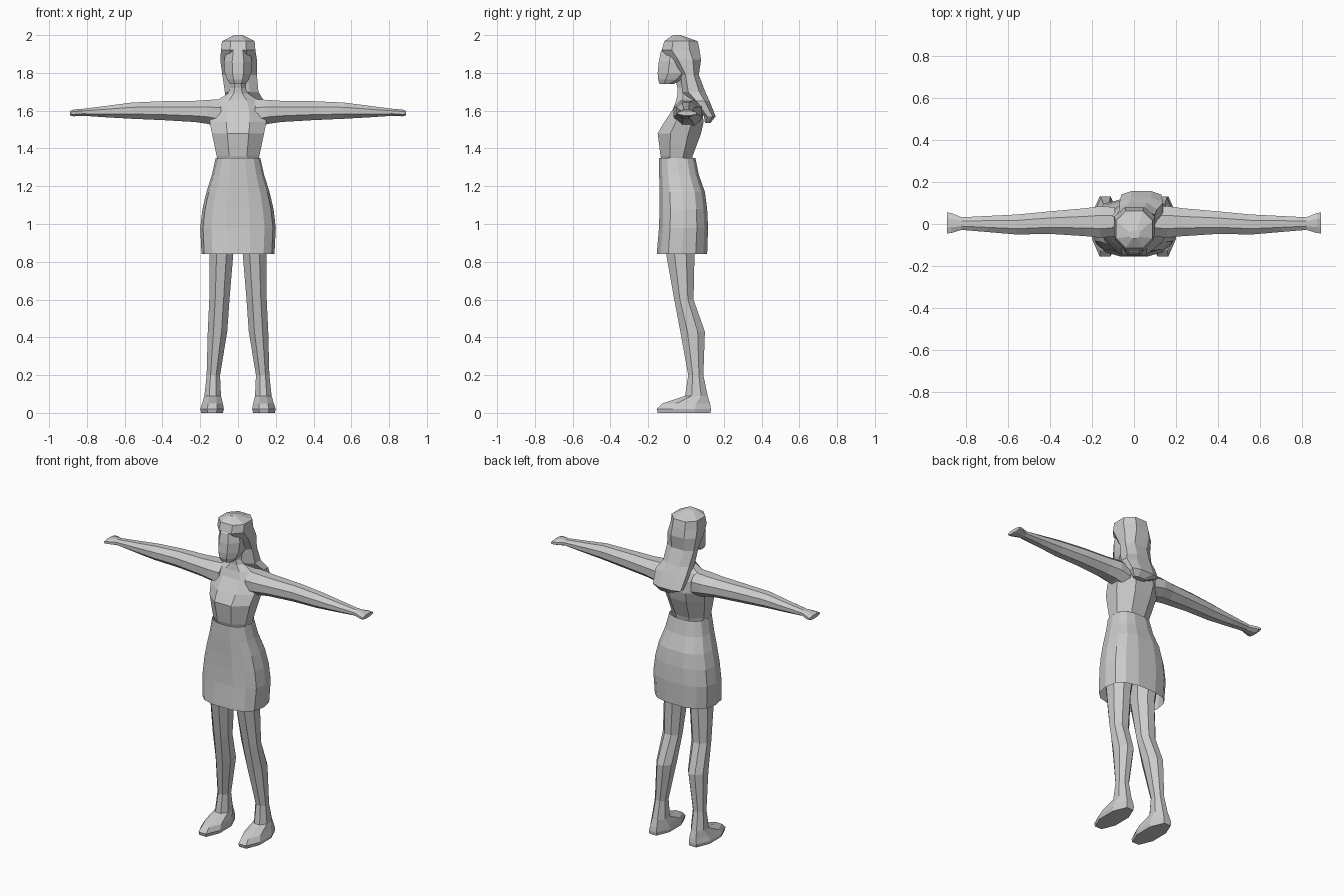
import bpy, bmesh
from math import cos, sin, pi


def ring(axis, pos, u0, u1, v0, v1, n, power):
    """Polygonal cross-section filling the given extents, flat side to the front."""
    raw = []
    for i in range(n):
        a = 2 * pi * (i + 0.5) / n - pi / 2
        c, s = cos(a), sin(a)
        raw.append((abs(c) ** power * (1 if c > 0 else -1),
                    abs(s) ** power * (1 if s > 0 else -1)))
    mu = max(abs(p[0]) for p in raw)
    mv = max(abs(p[1]) for p in raw)
    pts = []
    for c, s in raw:
        u = (u0 + u1) / 2 + (u1 - u0) / 2 * c / mu
        v = (v0 + v1) / 2 + (v1 - v0) / 2 * s / mv
        pts.append((u, v, pos) if axis == 'Z' else (pos, u, v))
    return pts


def loft(name, rows, axis='Z', n=8, power=1.0, caps=True, mirror=False):
    bm = bmesh.new()
    rings = [[bm.verts.new(p) for p in ring(axis, *r, n, power)] for r in rows]
    for a, b in zip(rings, rings[1:]):
        for i in range(n):
            j = (i + 1) % n
            bm.faces.new((a[i], a[j], b[j], b[i]))
    if caps:
        bm.faces.new(rings[0])
        bm.faces.new(rings[-1])
    bmesh.ops.recalc_face_normals(bm, faces=bm.faces)
    me = bpy.data.meshes.new(name)
    bm.to_mesh(me)
    bm.free()
    ob = bpy.data.objects.new(name, me)
    bpy.context.collection.objects.link(ob)
    if mirror:
        ob.modifiers.new("mirror", 'MIRROR')
    return ob


def sym(rows):
    """(z, half width, y front, y back) -> full ring extents."""
    return [(z, -w, w, y0, y1) for z, w, y0, y1 in rows]


# Torso and neck
loft("torso", sym([
    (1.33, .105, -.125, .03), (1.36, .113, -.135, .035), (1.48, .138, -.15, .08),
    (1.54, .15, -.115, .093), (1.61, .14, -.068, .085), (1.655, .11, -.052, .075),
    (1.69, .055, -.045, .055), (1.72, .042, -.045, .045), (1.78, .04, -.06, .04)]))

# Skirt, open at the hem
loft("skirt", sym([
    (1.35, .118, -.142, .05), (1.26, .138, -.142, .068), (1.17, .167, -.14, .1),
    (1.08, .188, -.14, .112), (0.98, .2, -.143, .117), (0.84, .193, -.155, .112)]),
    n=14, power=0.75, caps=False)

# Head
loft("head", sym([
    (1.74, .042, -.138, -.07), (1.765, .058, -.148, -.01), (1.80, .07, -.15, .04),
    (1.86, .074, -.144, .05), (1.915, .062, -.133, .05), (1.95, .045, -.1, .04)]))

# Hair: cap on the head, swept back over one shoulder
loft("hair", [
    (2.0, -.02, .025, -.07, -.03), (1.968, -.085, .088, -.115, .062),
    (1.92, -.09, .092, -.128, .072), (1.87, -.094, .1, -.085, .08),
    (1.79, -.083, .1, -.028, .068), (1.70, -.07, .108, -.02, .102),
    (1.65, -.07, .138, .03, .125), (1.57, -.06, .13, .095, .157),
    (1.535, .02, .1, .1, .13)], power=0.85)

# Arms with hands
loft("arms", [
    (.09, -.06, .08, 1.51, 1.66), (.16, -.065, .085, 1.53, 1.657),
    (.23, -.058, .075, 1.54, 1.652), (.40, -.047, .06, 1.55, 1.65),
    (.56, -.05, .045, 1.557, 1.643), (.70, -.038, .038, 1.565, 1.625),
    (.82, -.028, .032, 1.573, 1.61), (.87, -.043, .052, 1.57, 1.606),
    (.89, -.045, .055, 1.575, 1.598)], axis='X', mirror=True)

# Legs with feet
loft("legs", [
    (1.02, .005, .17, -.12, .08), (.84, .025, .15, -.105, .045),
    (.60, .045, .152, -.062, .04), (.43, .057, .16, -.03, .1),
    (.20, .095, .166, .012, .092), (.09, .09, .178, -.005, .115),
    (.05, .08, .19, -.125, .127), (.02, .075, .2, -.155, .132),
    (.0, .08, .195, -.15, .13)], mirror=True)
